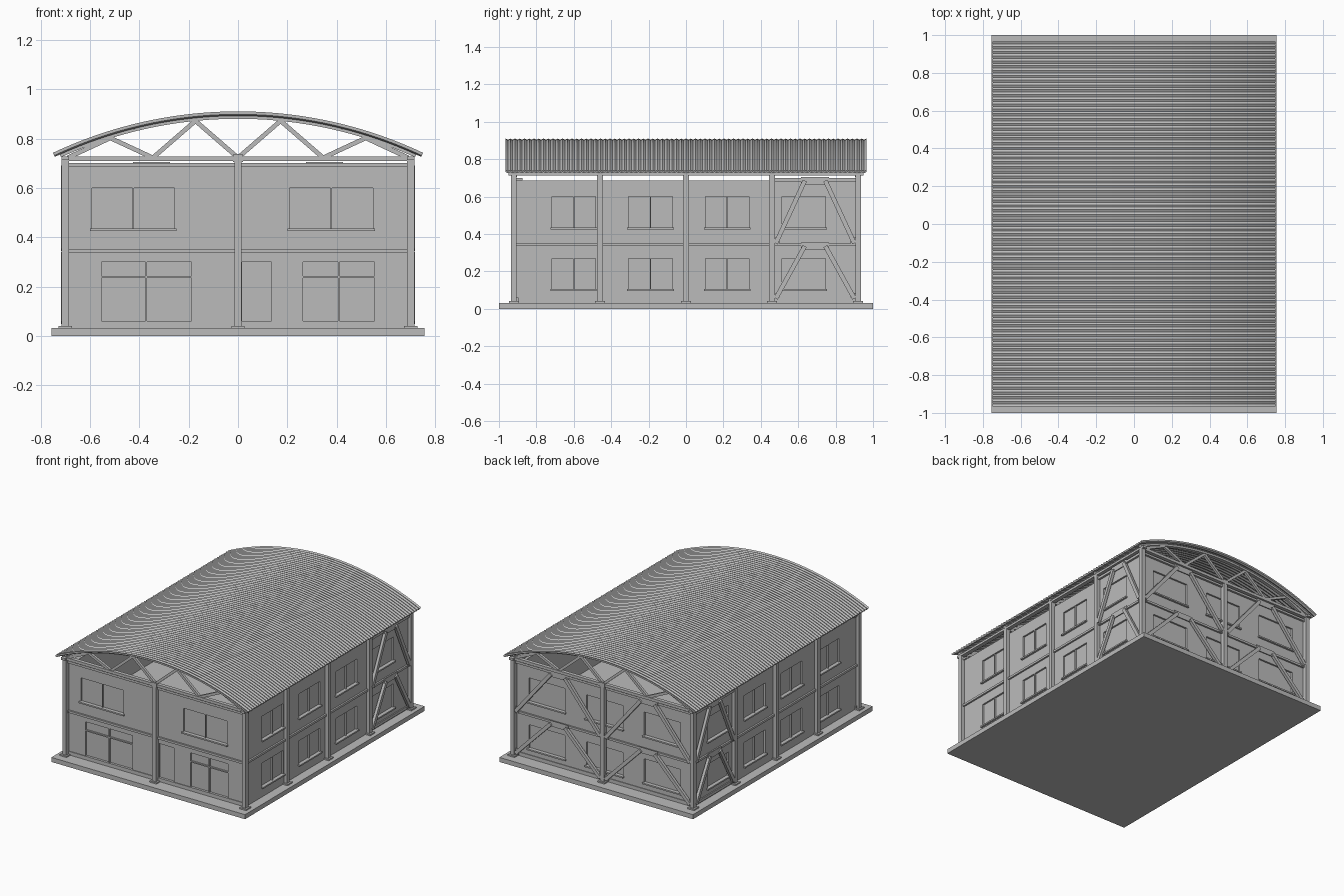
import bpy, bmesh, math
from mathutils import Vector, Matrix

cube = bpy.data.objects.get("Cube")
if cube:
    bpy.data.objects.remove(cube)

grey = bpy.data.materials.new("concrete grey")
grey.use_nodes = True
grey.diffuse_color = (0.5, 0.5, 0.5, 1)
grey.node_tree.nodes["Principled BSDF"].inputs["Base Color"].default_value = (0.5, 0.5, 0.5, 1)

# Each facade maps (along, height, outward) to world space
SIDES = {
    "front": lambda u, z, d: Vector((u, -d, z)),
    "back": lambda u, z, d: Vector((u, d, z)),
    "right": lambda u, z, d: Vector((-d, u, z)),
    "left": lambda u, z, d: Vector((d, u, z)),
}
DEPTH = {"front": 0.905, "back": 0.905, "right": 0.69, "left": 0.69}
parts = {}


def part(name):
    if name not in parts:
        parts[name] = bmesh.new()
    return parts[name]


def box(name, a, b):
    """Axis-aligned box between two corners."""
    size = Vector([abs(q - p) for p, q in zip(a, b)])
    bmesh.ops.create_cube(part(name), size=1, matrix=Matrix.Translation((a + b) / 2) @ Matrix.Diagonal(size.to_4d()))


def side_box(name, side, u0, u1, z0, z1, d0, d1):
    """Box on a facade; depths are measured from the wall face."""
    f, d = SIDES[side], DEPTH[side]
    box(name, f(u0, z0, d + d0), f(u1, z1, d + d1))


def bar(name, p, q, normal, width, depth):
    """Straight member from p to q, flat against the given normal."""
    t = (q - p).normalized()
    side = t.cross(normal)
    m = Matrix((t * (q - p).length, side * width, normal * depth)).transposed().to_4x4()
    bmesh.ops.create_cube(part(name), size=1, matrix=Matrix.Translation((p + q) / 2) @ m)


def finish(name):
    bm = parts.pop(name)
    bmesh.ops.recalc_face_normals(bm, faces=bm.faces)
    mesh = bpy.data.meshes.new(name)
    bm.to_mesh(mesh)
    bm.free()
    mesh.materials.append(grey)
    obj = bpy.data.objects.new(name, mesh)
    bpy.context.collection.objects.link(obj)
    return obj


def window(side, u0, u1, z0, z1, panes=2, sill=True):
    """Recessed panes separated by slim mullions, with a sill below."""
    step = (u1 - u0) / panes
    for i in range(panes):
        side_box(side + "_cutter", side, u0 + i * step + 0.003, u0 + (i + 1) * step - 0.003, z0, z1, -0.012, 0.05)
    if sill:
        side_box("window_sills", side, u0 - 0.005, u1 + 0.005, z0 - 0.01, z0, -0.005, 0.014)


# Base slab and floors
box("base_slab", Vector((-0.755, -1, 0)), Vector((0.755, 1, 0.032)))
box("upper_floor", Vector((-0.66, -0.88, 0.33)), Vector((0.66, 0.88, 0.35)))

# Window and door openings
UPPER, LOWER = (0.435, 0.6), (0.105, 0.27)
window("front", -0.595, -0.255, *UPPER)
window("front", 0.205, 0.55, *UPPER)
for u0, u1 in ((-0.557, -0.185), (0.26, 0.557)):
    window("front", u0, u1, 0.242, 0.3, sill=False)
    window("front", u0, u1, 0.06, 0.234, sill=False)
window("front", 0.014, 0.138, 0.06, 0.3, panes=1, sill=False)
for z in (UPPER, LOWER):
    for side in ("left", "right"):
        for y in (-0.6, -0.19, 0.22):
            window(side, y - 0.12, y + 0.12, *z)
        window(side, 0.51, 0.75, *z, panes=1)
    for x in (-0.45, 0, 0.45):
        window("back", x - 0.145, x + 0.145, *z, panes=1)

# Walls with the openings cut in
for side, half in (("front", 0.69), ("back", 0.69), ("left", 0.905), ("right", 0.905)):
    side_box(side + "_wall", side, -half, half, 0.032, 0.685, -0.03, 0)
    wall, cutter = finish(side + "_wall"), finish(side + "_cutter")
    mod = wall.modifiers.new("openings", "BOOLEAN")
    mod.object, mod.solver = cutter, "EXACT"
    solid = bpy.data.meshes.new_from_object(wall.evaluated_get(bpy.context.evaluated_depsgraph_get()))
    wall.modifiers.clear()
    wall.data = solid
    bpy.data.objects.remove(cutter)

# Columns with base plates
ROWS = (-0.92, -0.46, 0, 0.46, 0.92)
spots = [(x, y) for x in (-0.7, 0.7) for y in ROWS] + [(0, -0.92), (0, 0.92)]
for x, y in spots:
    for name, r, z0, z1 in (("columns", 0.015, 0.032, 0.71), ("base_plates", 0.027, 0.032, 0.041)):
        box(name, Vector((x - r, y - r, z0)), Vector((x + r, y + r, z1)))

# Horizontal beams
for side, half in (("front", 0.7), ("back", 0.7), ("left", 0.92), ("right", 0.92)):
    side_box("floor_beams", side, -half, half, 0.335, 0.35, -0.01, 0.012)
    if side in ("front", "back"):
        side_box("top_beams", side, -half, half, 0.685, 0.7, -0.03, 0.015)
        side_box("base_beams", side, -half, half, 0.04, 0.06, -0.01, 0.005)
    else:
        side_box("top_beams", side, 0.46, half, 0.682, 0.7, -0.01, 0.015)
        side_box("base_beams", side, 0.46, half, 0.04, 0.06, -0.01, 0.008)
        side_box("eave_beams", side, -0.95, 0.95, 0.712, 0.728, -0.005, 0.025)

# Diagonal bracing: open-topped chevrons in each braced bay
bays = [("left", 0.69, 0.21), ("right", 0.69, 0.21), ("back", -0.35, 0.33), ("back", 0.35, 0.33)]
for side, mid, half in bays:
    f, d = SIDES[side], DEPTH[side] + 0.018
    normal = f(0, 0, 1)
    for z0, z1 in ((0.055, 0.335), (0.35, 0.685)):
        for s in (-1, 1):
            bar("braces", f(mid + s * half, z0, d), f(mid + s * 0.055, z1, d), normal, 0.024, 0.02)
            side_box("foot_gussets", side, mid + s * half - 0.02, mid + s * half + 0.02, z0 - 0.01, z0 + 0.03, 0.01, 0.016)
        side_box("top_gussets", side, mid - 0.075, mid + 0.075, z1 - 0.02, z1 + 0.02, 0.012, 0.018)


def arch(x, crown, radius):
    return crown - radius + math.sqrt(radius * radius - x * x)


RADIUS, SPAN, N = 1.758, 0.75, 40

# Bowstring trusses over each row of columns
Y = Vector((0, 1, 0))
for y in ROWS:
    box("truss_bottom_chords", Vector((-0.715, y - 0.013, 0.708)), Vector((0.715, y + 0.013, 0.728)))
    chord = [Vector((-0.72 + 1.44 * i / 24, y, 0)) for i in range(25)]
    for p in chord:
        p.z = arch(p.x, 0.887, RADIUS - 0.02)
    for p, q in zip(chord, chord[1:]):
        bar("truss_top_chords", p, q, Y, 0.014, 0.026)
    nodes = [Vector((-0.69 + 1.38 * i / 8, y, 0.722)) for i in range(9)]
    for p in nodes[1::2]:
        p.z = arch(p.x, 0.88, RADIUS)
    for p, q in zip(nodes, nodes[1:]):
        bar("truss_webs", p, q, Y, 0.018, 0.018)
    box("truss_plates", Vector((-0.02, y - 0.016, 0.705)), Vector((0.02, y + 0.016, 0.735)))

# Corrugated arched roof: waves run along the building
WAVES, STEPS = 76, 4
bm = part("roof")
rows = []
for j in range(WAVES * STEPS + 1):
    ripple = 0.003 * math.cos(2 * math.pi * j / STEPS)
    y = -0.965 + 1.93 * j / (WAVES * STEPS)
    loop = []
    for thick, order in ((0.003, range(N + 1)), (0.015, range(N, -1, -1))):
        for i in order:
            a = math.asin(SPAN / RADIUS) * (2 * i / N - 1)
            r = RADIUS - thick + ripple
            loop.append(bm.verts.new((r * math.sin(a), y, 0.91 - RADIUS + r * math.cos(a))))
    rows.append(loop)
for a, b in zip(rows, rows[1:]):
    for i in range(len(a)):
        k = (i + 1) % len(a)
        bm.faces.new((a[i], a[k], b[k], b[i]))
for loop in (rows[0], rows[-1]):
    for i in range(N):
        bm.faces.new((loop[i], loop[i + 1], loop[-2 - i], loop[-1 - i]))

for name in list(parts):
    finish(name)
